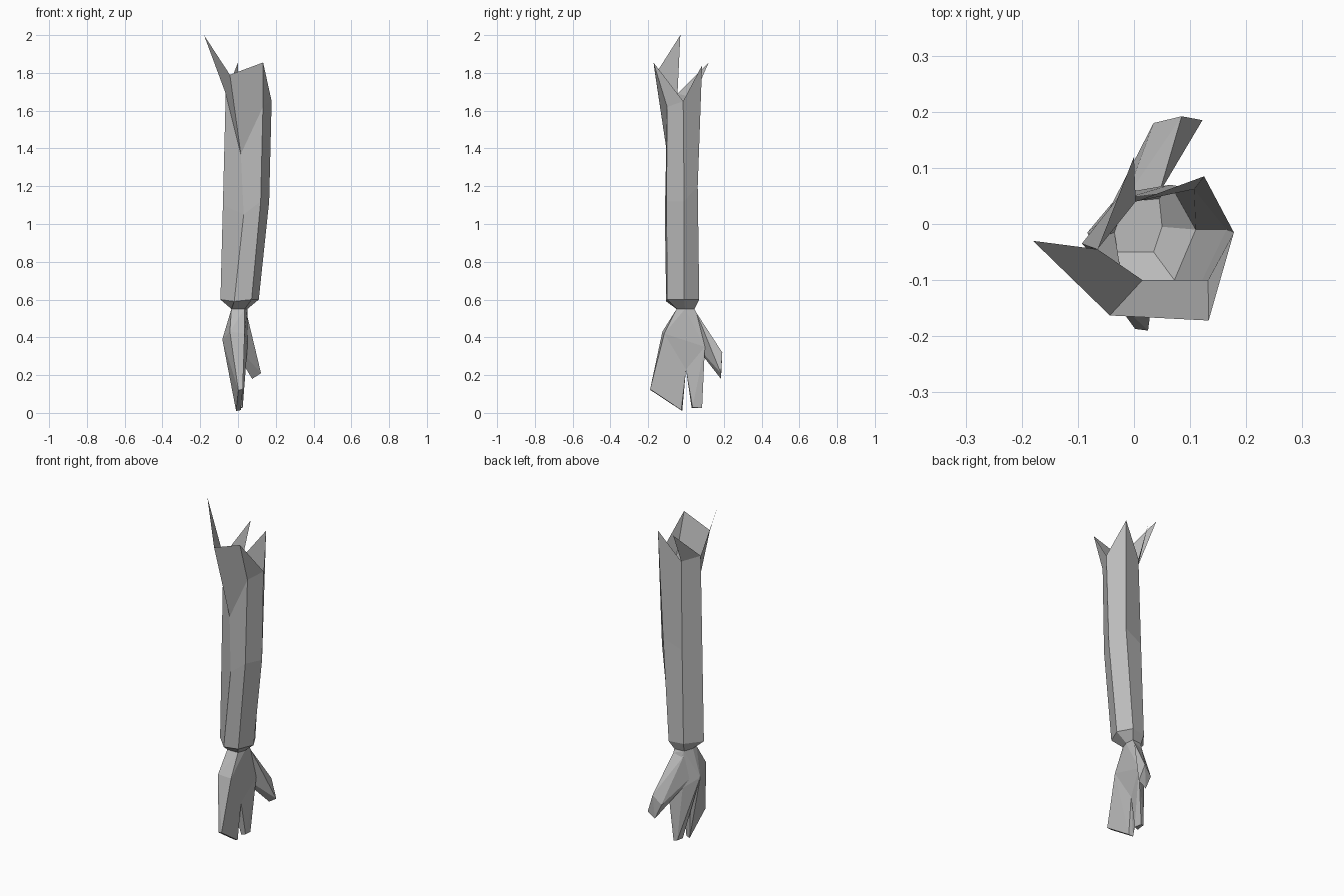
import bpy, bmesh

cube = bpy.data.objects.get("Cube")
if cube:
    bpy.data.objects.remove(cube)

grey = bpy.data.materials.new("plain_grey")
grey.use_nodes = True
colour = (0.5, 0.5, 0.5, 1)
grey.diffuse_color = colour
grey.node_tree.nodes["Principled BSDF"].inputs["Base Color"].default_value = colour


def finish(name, bm):
    mesh = bpy.data.meshes.new(name)
    bm.to_mesh(mesh)
    bm.free()
    mesh.materials.append(grey)
    obj = bpy.data.objects.new(name, mesh)
    bpy.context.collection.objects.link(obj)
    return obj


def hull(name, points):
    bm = bmesh.new()
    for p in points:
        bm.verts.new(p)
    out = bmesh.ops.convex_hull(bm, input=bm.verts)
    loose = {g for g in out["geom_interior"] + out["geom_unused"]
             if isinstance(g, bmesh.types.BMVert)}
    bmesh.ops.delete(bm, geom=list(loose), context='VERTS')
    bmesh.ops.recalc_face_normals(bm, faces=bm.faces)
    return finish(name, bm)


# Sleeve-like forearm: six columns, from the front left one round to the left
wrist = [(-.035, -.05, .55), (.035, -.05, .55), (.05, -.005, .55),
         (.045, .045, .55), (-.015, .04, .55), (-.035, -.015, .55)]
cuff = [(-.02, -.105, .59), (.072, -.1, .6), (.11, -.01, .6),
        (.065, .07, .6), (-.022, .055, .6), (-.093, -.035, .6)]
middle = [(.03, -.112, 1.05), (.12, -.103, 1.12), (.165, -.01, 1.12),
          (.107, .062, 1.2), (-.008, .048, 1.15), (-.08, -.04, 1.1)]
rim = [(.015, -.1, 1.37), (.132, -.1, 1.62), (.178, -.015, 1.65),
       (.125, .085, 1.84), (.003, .04, 1.67), (-.065, -.045, 1.69)]

bm = bmesh.new()
rings = [[bm.verts.new(p) for p in ring] for ring in (wrist, cuff, middle, rim)]
for low, high in zip(rings, rings[1:]):
    for i in range(6):
        j = (i + 1) % 6
        bm.faces.new((low[i], low[j], high[j], high[i]))

# Torn flaps that lean out from the rim
valley, front, right, back, notch, left = rings[-1]
spike, shoulder, corner, rear = [bm.verts.new(p) for p in (
    (-.18, -.03, 2), (-.043, -.163, 1.79), (.133, -.172, 1.855), (0, .12, 1.855))]
bm.faces.new((left, valley, shoulder, spike))
bm.faces.new((valley, front, corner, shoulder))
bm.faces.new((front, right, corner))
bm.faces.new((notch, left, rear))
finish("torn_forearm", bm)

# Hand
knuckle_front = (-.043, -.125, .43)
knuckle_back = (-.083, -.015, .39)
palm_front = (.035, -.115, .42)
gap = [(.02, 0, .23), (-.03, 0, .23)]
thumb_root = (.045, .055, .53)
crotch = [(.05, .1, .35), (-.02, .06, .34)]

hull("palm", wrist + [knuckle_front, knuckle_back, palm_front, thumb_root]
     + gap + crotch)
hull("joined_fingers", [knuckle_front, knuckle_back, palm_front] + gap + [
    (.025, -.19, .125), (.002, -.187, .12), (-.01, -.02, .01), (.015, -.025, .015)])
hull("outer_finger", [knuckle_back] + gap + crotch + [
    (.03, .085, .3), (0, .03, .025), (.025, .035, .03),
    (.022, .085, .025), (.002, .08, .03)])
hull("thumb", [thumb_root, (-.015, .045, .52), (-.05, .015, .4)] + crotch + [
    (.035, .18, .27), (.085, .192, .32), (.122, .185, .21), (.075, .185, .18)])
